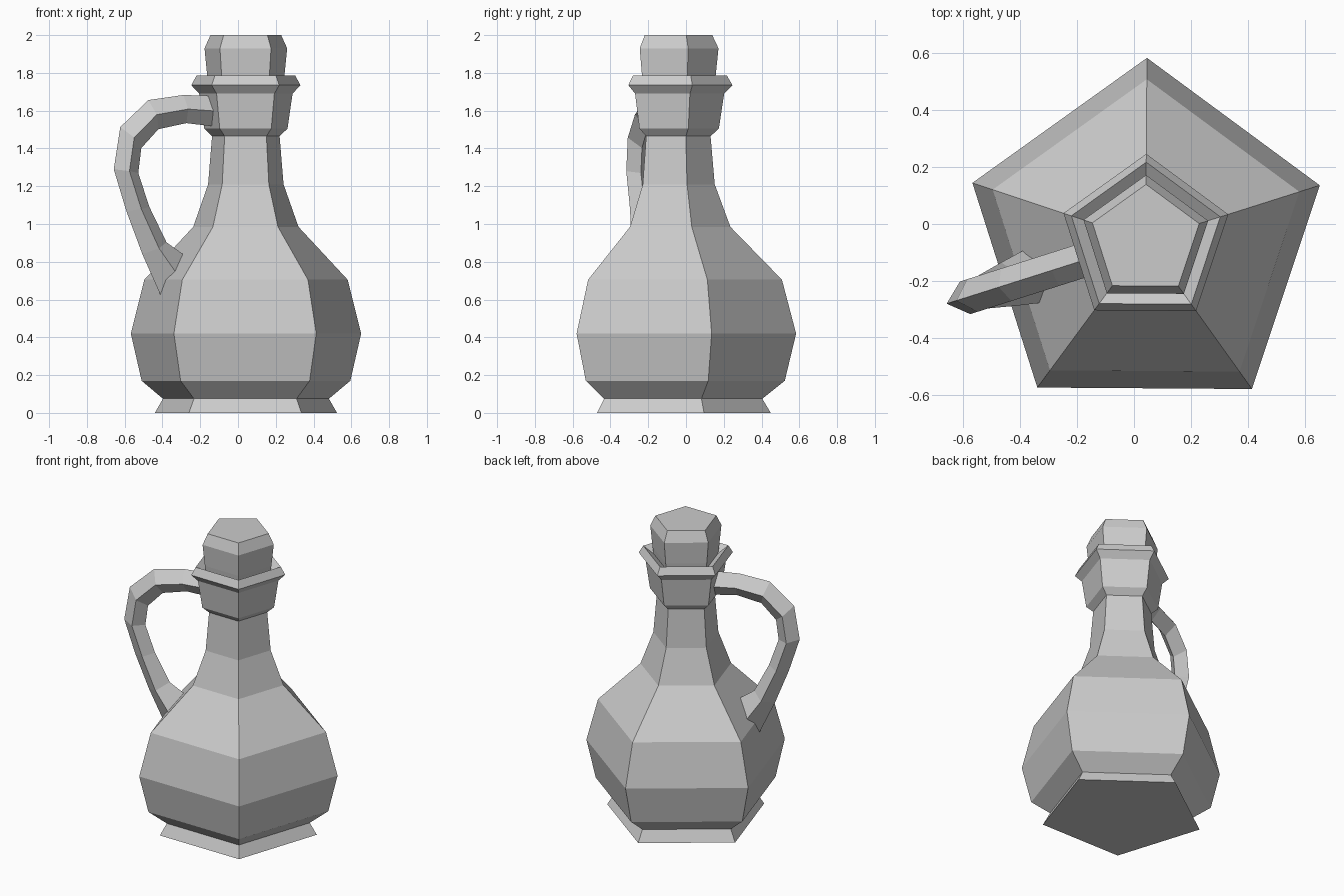
import bpy
import bmesh
from math import sin, cos, radians
from mathutils import Vector

cube = bpy.data.objects.get("Cube")
if cube:
    bpy.data.objects.remove(cube, do_unlink=True)

CENTRE = Vector((0.041, -0.058, 0))
SIDES = 5
START = 89.6  # one corner points to the back

grey = bpy.data.materials.new("plain_grey")
grey.use_nodes = True
grey.diffuse_color = (0.6, 0.6, 0.6, 1)
grey.node_tree.nodes["Principled BSDF"].inputs["Base Color"].default_value = (0.6, 0.6, 0.6, 1)


def loft(name, rings):
    """Skin a list of equal rings and cap both ends."""
    bm = bmesh.new()
    loops = [[bm.verts.new(p) for p in ring] for ring in rings]
    n = len(loops[0])
    for a, b in zip(loops, loops[1:]):
        for i in range(n):
            j = (i + 1) % n
            bm.faces.new((a[i], a[j], b[j], b[i]))
    bm.faces.new(loops[0])
    bm.faces.new(loops[-1])
    bmesh.ops.recalc_face_normals(bm, faces=bm.faces)
    mesh = bpy.data.meshes.new(name)
    bm.to_mesh(mesh)
    bm.free()
    mesh.materials.append(grey)
    obj = bpy.data.objects.new(name, mesh)
    bpy.context.collection.objects.link(obj)
    return obj


def pentagon(radius, z):
    angles = [radians(START + 360 * i / SIDES) for i in range(SIDES)]
    return [CENTRE + Vector((radius * cos(a), radius * sin(a), z)) for a in angles]


# Foot, belly, neck, collar and the sloping mouth
body = [(0.507, 0), (0.462, 0.075), (0.581, 0.17), (0.641, 0.42), (0.566, 0.705),
        (0.293, 0.985), (0.21, 1.21), (0.188, 1.465), (0.232, 1.505), (0.26, 1.69),
        (0.304, 1.735), (0.275, 1.785), (0.2, 1.735)]
loft("bottle_body", [pentagon(r, z) for r, z in body])

# Stopper
stopper = [(0.205, 1.72), (0.215, 1.785), (0.23, 1.93), (0.197, 2.0)]
loft("stopper", [pentagon(r, z) for r, z in stopper])

# Handle: diamond section, outer ridge / inner ridge / half width per ring
out_dir = Vector((cos(radians(197.6)), sin(radians(197.6)), 0))
side_dir = Vector((-out_dir.y, out_dir.x, 0))
handle = [((0.185, 1.678), (0.19, 1.518), 0.06),
          ((0.346, 1.683), (0.33, 1.534), 0.06),
          ((0.541, 1.656), (0.485, 1.502), 0.06),
          ((0.697, 1.513), (0.58, 1.402), 0.06),
          ((0.733, 1.29), (0.597, 1.27), 0.06),
          ((0.663, 1.068), (0.535, 1.09), 0.06),
          ((0.574, 0.84), (0.44, 0.903), 0.08),
          ((0.465, 0.605), (0.34, 0.835), 0.1)]


def diamond(outer, inner, half):
    o, i = [CENTRE + out_dir * r + Vector((0, 0, z)) for r, z in (outer, inner)]
    mid = (o + i) / 2
    return [o, mid + side_dir * half, i, mid - side_dir * half]


loft("handle", [diamond(*ring) for ring in handle])
